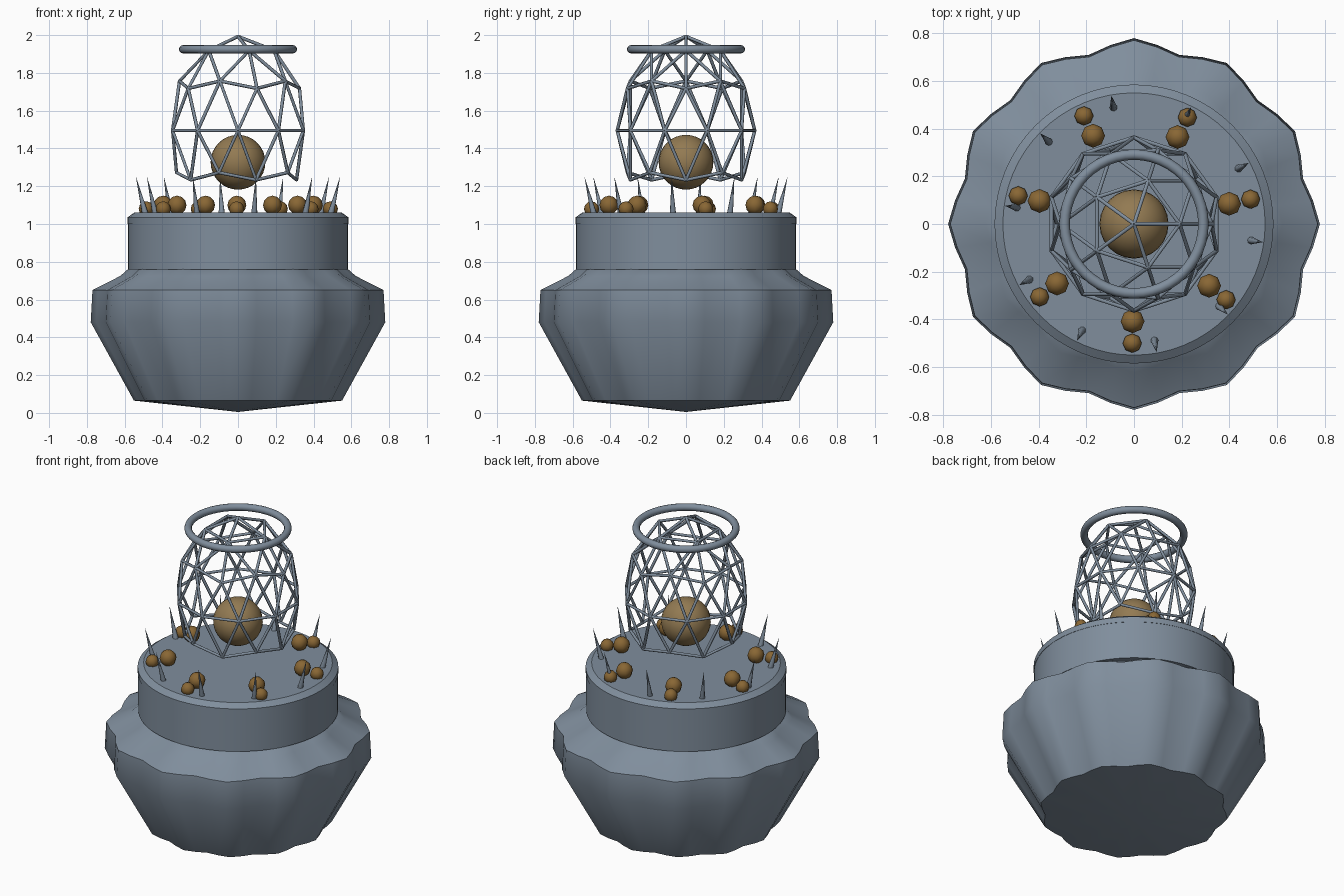
import bpy, bmesh, math
from mathutils import Vector

if "Cube" in bpy.data.objects:
    bpy.data.objects.remove(bpy.data.objects["Cube"])

def material(name, rgb):
    m = bpy.data.materials.new(name)
    m.diffuse_color = (*rgb, 1)
    m.use_nodes = True
    m.node_tree.nodes["Principled BSDF"].inputs["Base Color"].default_value = m.diffuse_color
    return m

STEEL = material("blue grey", (0.215, 0.27, 0.335))
AMBER = material("dark amber", (0.25, 0.135, 0.035))
TAN = material("tan", (0.29, 0.195, 0.085))

def finish(bm, name, mat, smooth=None):
    bmesh.ops.recalc_face_normals(bm, faces=bm.faces)
    me = bpy.data.meshes.new(name)
    bm.to_mesh(me)
    bm.free()
    ob = bpy.data.objects.new(name, me)
    bpy.context.collection.objects.link(ob)
    me.materials.append(mat)
    if smooth:
        bpy.ops.object.select_all(action='DESELECT')
        ob.select_set(True)
        bpy.context.view_layer.objects.active = ob
        bpy.ops.object.shade_smooth_by_angle(angle=math.radians(smooth))
    return ob

def revolve(name, profile, mat, n=48, lobes=0, amp=0.0, smooth=35):
    """Spin (radius, z) points around z, closed by a pole at each end."""
    bm = bmesh.new()
    rings = []
    for r, z in profile[1:-1]:
        ring = []
        for i in range(n):
            a = 2 * math.pi * i / n
            q = r * (1 + amp * math.cos(lobes * a))
            ring.append(bm.verts.new((q * math.cos(a), q * math.sin(a), z)))
        rings.append(ring)
    for lo, hi in zip(rings, rings[1:]):
        for i in range(n):
            j = (i + 1) % n
            bm.faces.new((lo[i], lo[j], hi[j], hi[i]))
    for ring, (_, z) in ((rings[0], profile[0]), (rings[-1], profile[-1])):
        pole = bm.verts.new((0, 0, z))
        for i in range(n):
            bm.faces.new((ring[i], ring[(i + 1) % n], pole))
    return finish(bm, name, mat, smooth)

def tube(bm, a, b, r1, r2, sides=6):
    d = b - a
    res = bmesh.ops.create_cone(bm, cap_ends=True, segments=sides, radius1=r1,
                                radius2=r2, depth=d.length)
    rot = d.to_track_quat('Z', 'Y').to_matrix()
    for v in res["verts"]:
        v.co = rot @ v.co + (a + b) / 2

def polar(r, a, z):
    return Vector((r * math.cos(a), r * math.sin(a), z))

# Lobed pot body
revolve("lobed_body", [(0, 0.005), (0.535, 0.065), (0.757, 0.48), (0.748, 0.65),
        (0.605, 0.725), (0.55, 0.775), (0, 0.80)], STEEL, 48, 12, 0.03, 50)

# Collar and lid
revolve("collar", [(0, 0.76), (0.583, 0.76), (0.583, 1.03), (0, 1.03)], STEEL, 64)
revolve("lid", [(0, 1.0), (0.585, 1.0), (0.585, 1.035), (0.55, 1.06), (0, 1.06)], STEEL, 64, smooth=30)

# Ring of outward leaning spikes
bm = bmesh.new()
for i in range(10):
    a = math.radians(-8 + 36 * i)
    tube(bm, polar(0.495, a, 1.05), polar(0.545, a, 1.247), 0.017, 0.0005, 8)
finish(bm, "spikes", STEEL, 50)

# Pairs of small beads
bm = bmesh.new()
for i in range(7):
    a = math.radians(12 + 360 / 7 * i)
    for r, z, size in ((0.408, 1.10, 0.05), (0.5, 1.08, 0.04)):
        res = bmesh.ops.create_uvsphere(bm, u_segments=8, v_segments=6, radius=size)
        bmesh.ops.translate(bm, verts=res["verts"], vec=polar(r, a, z))
finish(bm, "beads", AMBER, 50)

# Central orb
bm = bmesh.new()
bmesh.ops.create_uvsphere(bm, u_segments=24, v_segments=16, radius=0.145)
bmesh.ops.translate(bm, verts=bm.verts[:], vec=(0, 0, 1.327))
finish(bm, "orb", TAN, 40)

# Geodesic cage: struts along the edges of a stretched icosphere, open below
ico = bmesh.new()
bmesh.ops.create_icosphere(ico, subdivisions=2, radius=1)
bm = bmesh.new()
place = lambda c: Vector((c.x * 0.364, c.y * 0.364, 1.495 + c.z * 0.498))
for e in ico.edges:
    if min(v.co.z for v in e.verts) > -0.6:
        tube(bm, place(e.verts[0].co), place(e.verts[1].co), 0.009, 0.009)
ico.free()
finish(bm, "cage", STEEL, 65)

# Ring around the cage top
bpy.ops.mesh.primitive_torus_add(major_segments=48, minor_segments=12, major_radius=0.291,
                                 minor_radius=0.022, location=(0, 0, 1.925))
ring = bpy.context.object
ring.name = "cage_ring"
ring.data.materials.append(STEEL)
bpy.ops.object.shade_smooth_by_angle(angle=math.radians(50))
